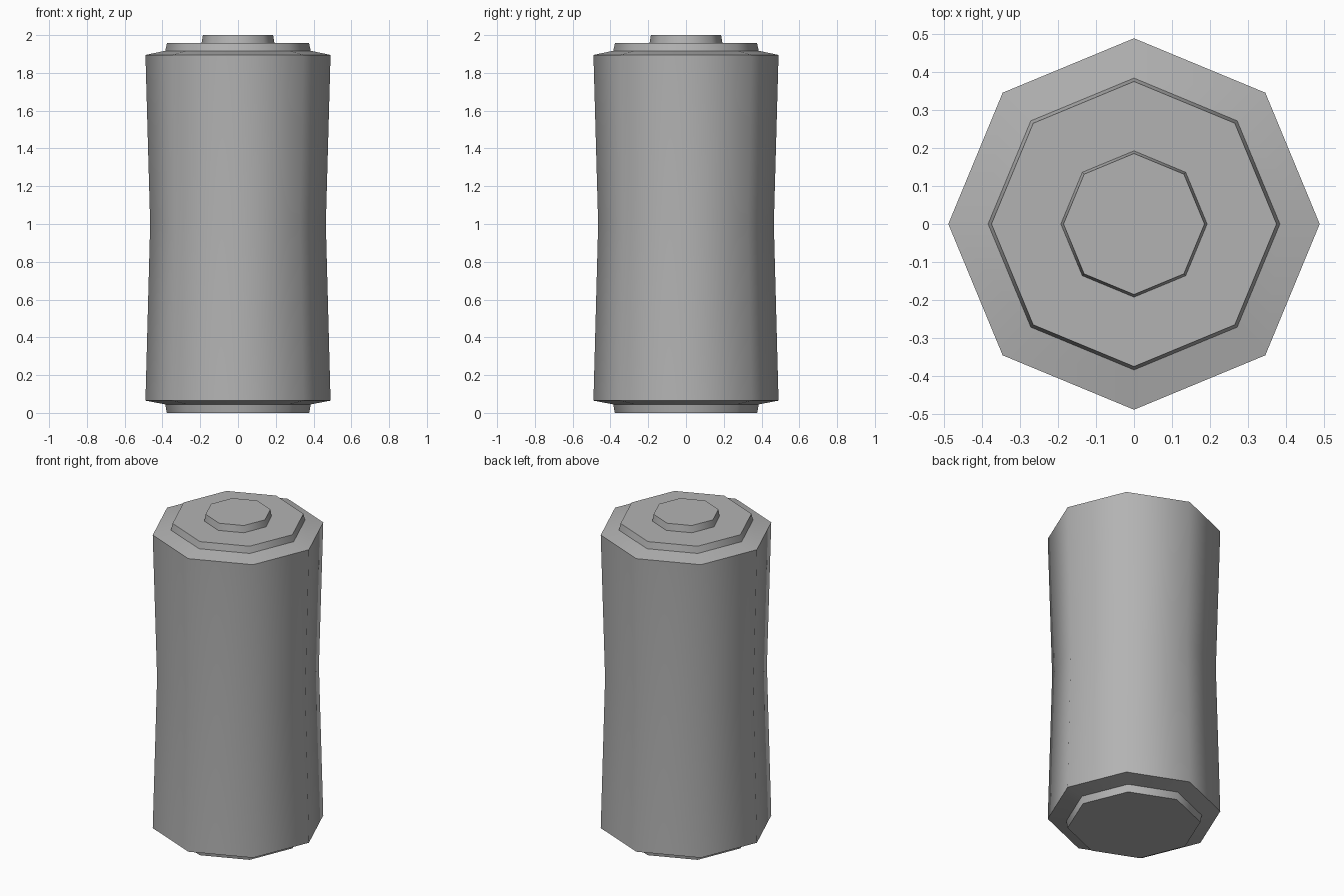
import bpy
import bmesh
from math import cos, sin, pi, radians

SIDES = 8

if "Cube" in bpy.data.objects:
    bpy.data.objects.remove(bpy.data.objects["Cube"], do_unlink=True)


def make_material(name, color):
    mat = bpy.data.materials.new(name)
    mat.use_nodes = True
    mat.diffuse_color = color
    mat.node_tree.nodes["Principled BSDF"].inputs["Base Color"].default_value = color
    return mat


def lathe(name, profile, mat, cap_bottom=False, cap_top=False):
    """Turn a bottom-to-top (radius, height) profile into an eight-sided shell."""
    bm = bmesh.new()
    rings = [[bm.verts.new((r * cos(2 * pi * i / SIDES), r * sin(2 * pi * i / SIDES), z))
              for i in range(SIDES)] for r, z in profile]
    for low, high in zip(rings, rings[1:]):
        for i in range(SIDES):
            j = (i + 1) % SIDES
            bm.faces.new((low[i], low[j], high[j], high[i]))
    if cap_bottom:
        bm.faces.new(rings[0][::-1])
    if cap_top:
        bm.faces.new(rings[-1])
    mesh = bpy.data.meshes.new(name)
    bm.to_mesh(mesh)
    bm.free()
    mesh.materials.append(mat)
    obj = bpy.data.objects.new(name, mesh)
    bpy.context.collection.objects.link(obj)
    bpy.ops.object.select_all(action="DESELECT")
    obj.select_set(True)
    bpy.context.view_layer.objects.active = obj
    bpy.ops.object.shade_smooth_by_angle(angle=radians(50))
    return obj


gray = make_material("plain gray", (0.45, 0.45, 0.45, 1))

# Waisted body with sloping shoulders
lathe("body", [(0.385, 0.045), (0.49, 0.065), (0.465, 1.0), (0.49, 1.895), (0.385, 1.917)], gray)

# Tapered end plates
lathe("bottom_plate", [(0.377, 0), (0.385, 0.045)], gray, cap_bottom=True)
lathe("top_plate", [(0.385, 1.917), (0.376, 1.958)], gray, cap_top=True)

# Raised terminal
lathe("terminal", [(0.193, 1.958), (0.186, 2.0)], gray, cap_top=True)
